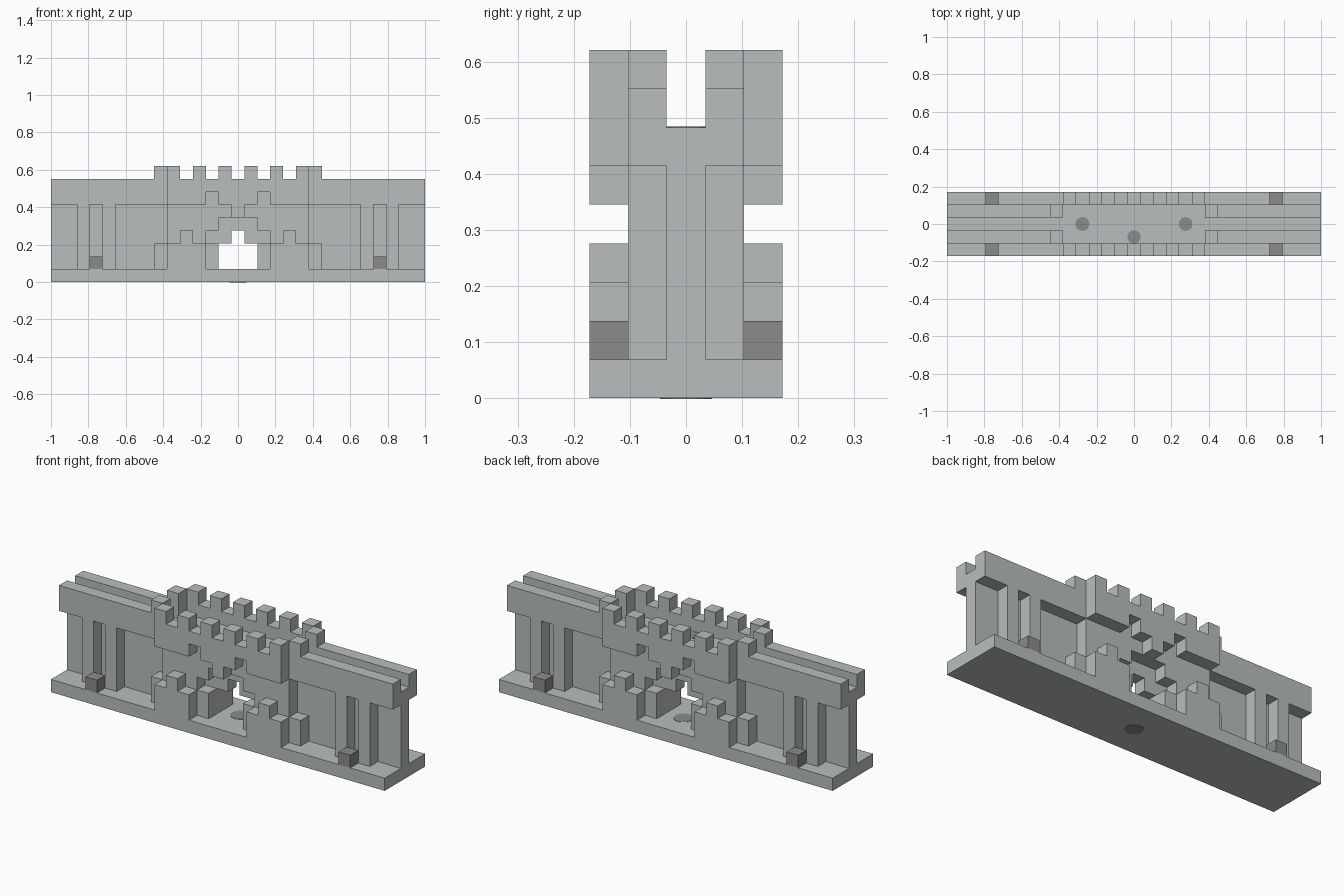
import bpy
import bmesh
from mathutils import Vector

default = bpy.data.objects.get("Cube")
if default:
    bpy.data.objects.remove(default, do_unlink=True)

UNIT = 2 / 29  # edge of one building block


def make_material(name, color):
    mat = bpy.data.materials.new(name)
    mat.use_nodes = True
    rgba = (*color, 1)
    mat.diffuse_color = rgba
    mat.node_tree.nodes["Principled BSDF"].inputs["Base Color"].default_value = rgba
    return mat


STONE = make_material("light_grey_stone", (0.49, 0.515, 0.515))
DARK = make_material("dark_grey_stone", (0.26, 0.26, 0.26))


def blocks(x0, x1, y0, y1, z0, z1):
    """Blocks with inclusive x and y columns, from height z0 up to z1."""
    return {(x, y, z) for x in range(x0, x1 + 1)
            for y in range(y0, y1 + 1) for z in range(z0, z1)}


def both_ends(cells):
    return cells | {(-x, y, z) for x, y, z in cells}


def both_faces(cells):
    return cells | {(x, -y, z) for x, y, z in cells}


def all_round(cells):
    return both_ends(both_faces(cells))


parts = {}

# Base slab and core wall with a stepped gate passage
parts["base"] = blocks(-14, 14, -2, 2, 0, 1)
passage = blocks(-1, 1, 0, 0, 1, 3) | blocks(0, 0, 0, 0, 3, 4)
parts["core_wall"] = blocks(-14, 14, 0, 0, 1, 7) - passage

# Thicker gatehouse faces with a wider stepped arch
arch = blocks(-1, 1, 1, 1, 1, 5) | blocks(-2, 2, 1, 1, 3, 4)
parts["gatehouse_faces"] = both_faces(blocks(-5, 5, 1, 1, 1, 7) - arch)

# Slim piers and overhanging parapets along the outer walls
parts["wall_piers"] = all_round(blocks(12, 12, 1, 1, 1, 6) | blocks(10, 10, 1, 1, 1, 6))
parts["wall_parapets"] = all_round(blocks(6, 14, 1, 1, 6, 8) | blocks(6, 6, 1, 1, 8, 9))

# Gatehouse parapet with side notches, a hanging keystone and merlons
gallery = blocks(-5, 5, 2, 2, 6, 8) | blocks(0, 0, 2, 2, 5, 6)
gallery -= both_ends(blocks(2, 2, 2, 2, 6, 7))
parts["gatehouse_parapet"] = both_faces(gallery)
merlons = set()
for column in range(-5, 6, 2):
    merlons |= blocks(column, column, 2, 2, 8, 9)
parts["gatehouse_merlons"] = both_faces(merlons)

# Low stepped walls beside the gate
parts["gate_barriers"] = all_round(
    blocks(3, 5, 2, 2, 1, 3) | blocks(4, 4, 2, 2, 3, 4) | blocks(6, 6, 1, 1, 1, 3))

# Small dark blocks between the piers
parts["dark_blocks"] = all_round(blocks(11, 11, 2, 2, 1, 2))

occupied = set().union(*parts.values())
DIRECTIONS = [Vector(v) for v in
              ((1, 0, 0), (-1, 0, 0), (0, 1, 0), (0, -1, 0), (0, 0, 1), (0, 0, -1))]


def build_part(name, cells, material):
    """Skin the exposed sides of the blocks and merge them into large flat faces."""
    bm = bmesh.new()
    for cell in sorted(cells):
        center = Vector(cell) + Vector((0, 0, 0.5))
        for n in DIRECTIONS:
            if tuple(int(a + b) for a, b in zip(cell, n)) in occupied:
                continue
            u = Vector((n.y, n.z, n.x))
            v = n.cross(u)
            corners = [center + (n + a * u + b * v) / 2
                       for a, b in ((-1, -1), (1, -1), (1, 1), (-1, 1))]
            bm.faces.new([bm.verts.new(c * UNIT) for c in corners])
    bmesh.ops.remove_doubles(bm, verts=bm.verts[:], dist=UNIT / 100)
    bmesh.ops.dissolve_limit(bm, angle_limit=0.01, verts=bm.verts[:], edges=bm.edges[:])
    mesh = bpy.data.meshes.new(name)
    bm.to_mesh(mesh)
    bm.free()
    mesh.materials.append(material)
    bpy.context.collection.objects.link(bpy.data.objects.new(name, mesh))


for name, cells in parts.items():
    build_part(name, cells, DARK if name == "dark_blocks" else STONE)


# Thin round dark marks on the walkway, passage floor and underside
def round_mark(name, x, y, z, radius):
    bpy.ops.mesh.primitive_cylinder_add(
        vertices=16, radius=radius, depth=0.003, location=(x, y, z))
    mark = bpy.context.object
    mark.name = name
    mark.data.materials.append(DARK)


round_mark("walkway_mark_left", 4 * UNIT, 0, 7 * UNIT, 0.037)
round_mark("walkway_mark_right", -4 * UNIT, 0, 7 * UNIT, 0.037)
round_mark("walkway_mark_front", 0, -UNIT, 7 * UNIT, 0.036)
round_mark("passage_floor_mark", 0, 0.02, UNIT, 0.05)
round_mark("underside_mark", 0, 0, 0, 0.046)
